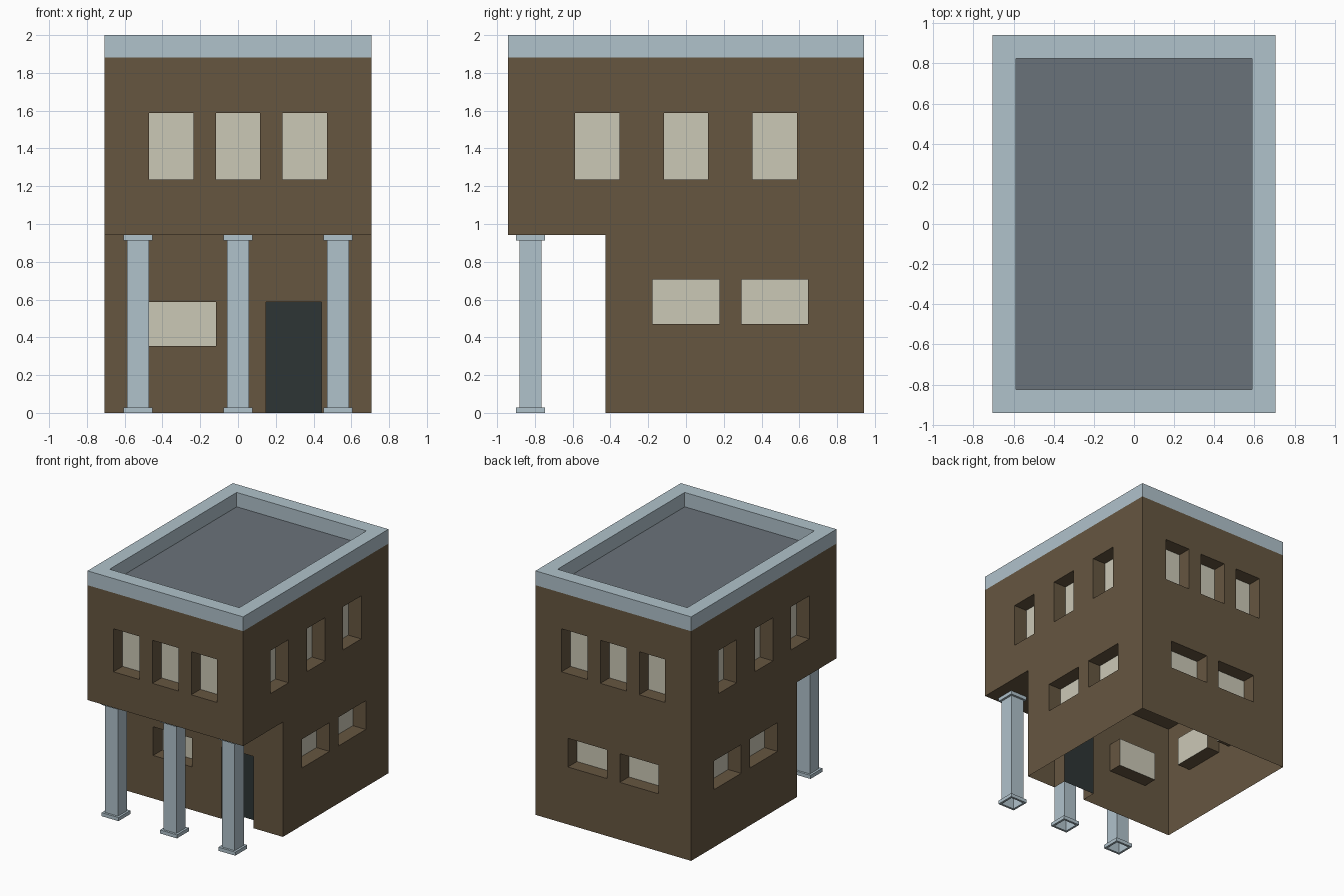
import bpy, bmesh, math
from mathutils import Vector

if "Cube" in bpy.data.objects:
    bpy.data.objects.remove(bpy.data.objects["Cube"])

U = 1 / 17          # building module: every size below is in these units
DEPTH = 2           # window and door recess
quads = {}          # part name -> list of quads


def lin(c):
    c /= 255
    return c / 12.92 if c <= 0.04045 else ((c + 0.055) / 1.055) ** 2.4


def material(name, rgb):
    m = bpy.data.materials.new(name)
    m.diffuse_color = (*[lin(c) for c in rgb], 1)
    m.use_nodes = True
    m.node_tree.nodes["Principled BSDF"].inputs["Base Color"].default_value = m.diffuse_color
    return m


brown = material("brown_wall", (102, 86, 64))
pale = material("pale_blue_trim", (176, 194, 203))
grey = material("grey_roof", (106, 114, 122))
cream = material("cream_glass", (203, 200, 182))
dark = material("dark_door", (45, 53, 53))


def add(part, *pts):
    quads.setdefault(part, []).append(pts)


def wall(part, angle, dist, u0, u1, v0, v1, openings):
    """Flat wall skin with recessed openings (u0, u1, v0, v1, panel part)."""
    c, s = round(math.cos(angle)), round(math.sin(angle))

    def p(u, v, d=0):
        return (u * c + (dist - d) * s, u * s - (dist - d) * c, v)

    us = sorted({u0, u1, *[x for o in openings for x in o[:2]]})
    vs = sorted({v0, v1, *[x for o in openings for x in o[2:4]]})
    for a, b in zip(us, us[1:]):
        for e, f in zip(vs, vs[1:]):
            if not any(o[0] <= a and b <= o[1] and o[2] <= e and f <= o[3] for o in openings):
                add(part, p(a, e), p(b, e), p(b, f), p(a, f))
    for a, b, e, f, panel in openings:
        rim = [(a, e), (b, e), (b, f), (a, f)]
        for i in range(4):
            if i == 0 and e == 0:      # a doorway has no sill
                continue
            q, r = rim[i], rim[(i + 1) % 4]
            add(part, p(*q), p(*r), p(*r, DEPTH), p(*q, DEPTH))
        add(panel, *[p(*q, DEPTH) for q in rim])


def rings(part, loops, cx=0, cy=0):
    """Rectangular profile: loops of (half x, half y, z)."""
    signs = [(-1, -1), (1, -1), (1, 1), (-1, 1)]
    for (ax, ay, az), (bx, by, bz) in zip(loops, loops[1:]):
        for i in range(4):
            (s, t), (m, n) = signs[i], signs[(i + 1) % 4]
            add(part, (cx + s * ax, cy + t * ay, az), (cx + m * ax, cy + n * ay, az),
                (cx + m * bx, cy + n * by, bz), (cx + s * bx, cy + t * by, bz))


H = math.pi / 2
G = "window_panes"
FRONT = -7.25       # recessed ground floor front

# Upper floor: three windows on each side
short_row = [(x - 2, x + 2, 21, 27, G) for x in (-6, 0, 6)]
long_row = [(y - 2, y + 2, 21, 27, G) for y in (-8, 0, 8)]
for k in (0, 2):
    wall("walls", k * H, 16, -12, 12, 16, 32, short_row)
for k in (1, 3):
    wall("walls", k * H, 12, -16, 16, 16, 32, long_row)

# Ground floor: front with window and door, sides, back
wall("walls", 0, -FRONT, -12, 12, 0, 16, [(-8, -2, 6, 10, G), (2.5, 7.5, 0, 10, "door")])
wall("walls", H, 12, FRONT, 16, 0, 16, [(-3, 3, 8, 12, G), (5, 11, 8, 12, G)])
wall("walls", 3 * H, 12, -16, -FRONT, 0, 16, [(-11, -5, 8, 12, G), (-3, 3, 8, 12, G)])
wall("walls", 2 * H, 16, -12, 12, 0, 16, [(-7, -1, 8, 12, G), (1, 7, 8, 12, G)])

# Underside of the upper floor, roof deck and parapet
add("overhang_underside", (-12, -16, 16), (-12, 16, 16), (12, 16, 16), (12, -16, 16))
add("roof_deck", (-10, -14, 32), (10, -14, 32), (10, 14, 32), (-10, 14, 32))
rings("parapet", [(12, 16, 32), (12, 16, 34), (10, 14, 34), (10, 14, 32)])

# Three square porch columns with base and cap
profile = [(1, .5), (1, 0), (1.3, 0), (1.3, .5), (1, .5), (1, 15.5), (1.3, 15.5), (1.3, 16)]
for name, x in (("column_left", -9), ("column_middle", 0), ("column_right", 9)):
    rings(name, [(r, r, z) for r, z in profile], x, -14)

# Turn the collected quads into objects
colours = {"walls": brown, "overhang_underside": brown, "roof_deck": grey,
           "window_panes": cream, "door": dark}
for name, faces in quads.items():
    bm = bmesh.new()
    for f in faces:
        bm.faces.new([bm.verts.new(Vector(q) * U) for q in f])
    bmesh.ops.remove_doubles(bm, verts=bm.verts, dist=1e-5)
    me = bpy.data.meshes.new(name)
    bm.to_mesh(me)
    bm.free()
    me.materials.append(colours.get(name, pale))
    bpy.context.collection.objects.link(bpy.data.objects.new(name, me))
